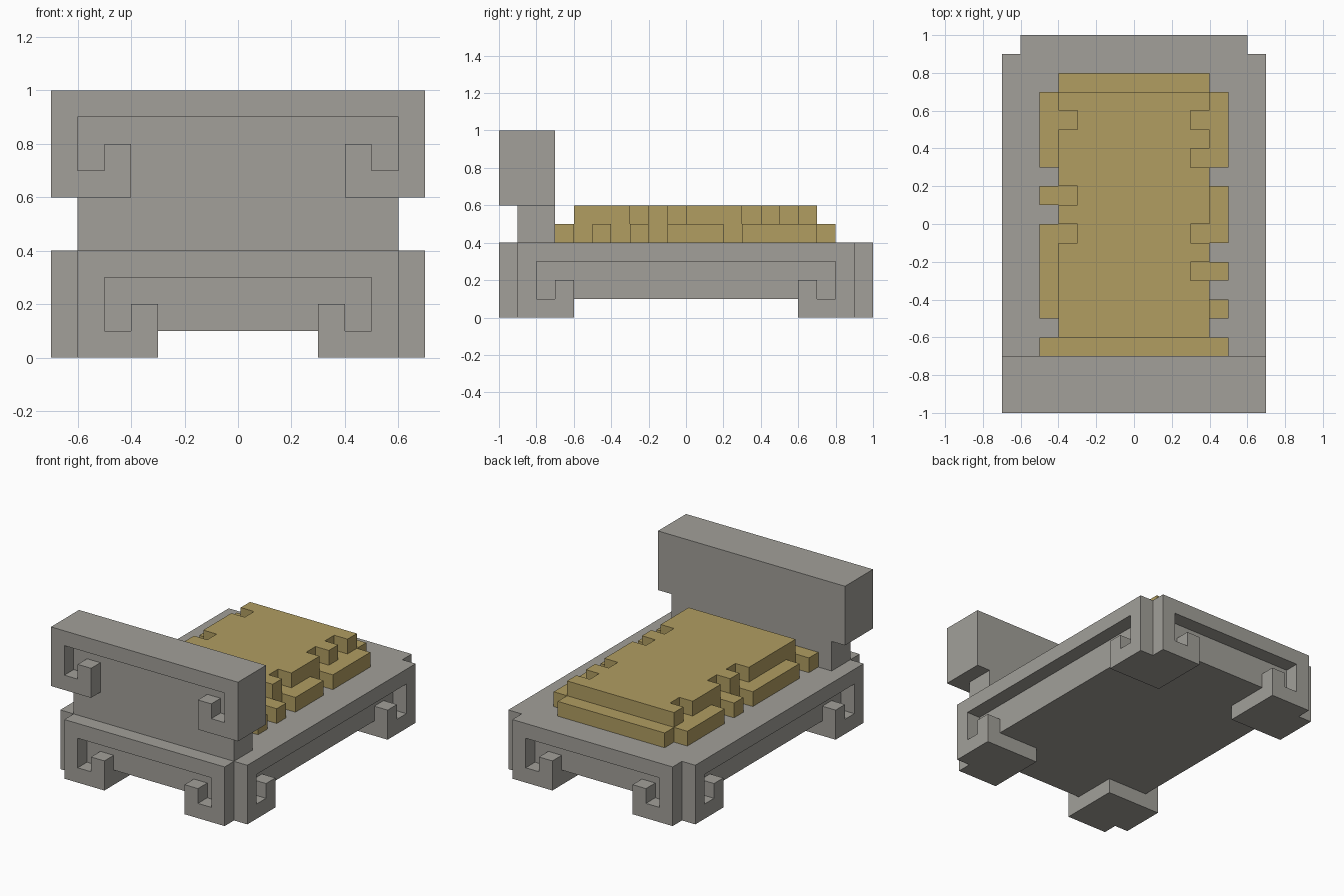
import bpy
import bmesh
from mathutils import Matrix

cube = bpy.data.objects.get("Cube")
if cube:
    bpy.data.objects.remove(cube, do_unlink=True)


def material(name, rgb):
    mat = bpy.data.materials.new(name)
    mat.use_nodes = True
    mat.diffuse_color = (*rgb, 1)
    bsdf = mat.node_tree.nodes["Principled BSDF"]
    bsdf.inputs["Base Color"].default_value = (*rgb, 1)
    bsdf.inputs["Roughness"].default_value = 0.9
    return mat


stone = material("stone grey", (0.36, 0.35, 0.32))
straw = material("straw gold", (0.44, 0.34, 0.12))


def prism(name, outline, low, high, mat=None, upright=False, turn=0):
    """Extrude an outline along z, or along y when upright (outline in x and z)."""
    bm = bmesh.new()
    place = (lambda a, b: (a, low, b)) if upright else (lambda a, b: (a, b, low))
    face = bm.faces.new([bm.verts.new(place(a, b)) for a, b in outline])
    moved = bmesh.ops.extrude_face_region(bm, geom=[face])["geom"]
    step = (0, high - low, 0) if upright else (0, 0, high - low)
    bmesh.ops.translate(bm, vec=step,
                        verts=[v for v in moved if isinstance(v, bmesh.types.BMVert)])
    bmesh.ops.dissolve_limit(bm, angle_limit=0.01, verts=bm.verts, edges=bm.edges)
    bmesh.ops.rotate(bm, verts=bm.verts, cent=(0, 0, 0),
                     matrix=Matrix.Rotation(turn * 1.5707963, 3, "Z"))
    bmesh.ops.recalc_face_normals(bm, faces=bm.faces)
    mesh = bpy.data.meshes.new(name)
    bm.to_mesh(mesh)
    bm.free()
    obj = bpy.data.objects.new(name, mesh)
    bpy.context.collection.objects.link(obj)
    if mat:
        mesh.materials.append(mat)
    else:
        obj.hide_render = True
    return obj


def carve(obj, cutters):
    """Cut the helpers out of a part, then remove them."""
    for cutter in cutters:
        mod = obj.modifiers.new("cut", "BOOLEAN")
        mod.operation, mod.solver, mod.object = "DIFFERENCE", "EXACT", cutter
    bpy.context.view_layer.update()
    graph = bpy.context.evaluated_depsgraph_get()
    mesh = bpy.data.meshes.new_from_object(obj.evaluated_get(graph))
    obj.modifiers.clear()
    obj.data = mesh
    for cutter in cutters:
        bpy.data.objects.remove(cutter, do_unlink=True)


def mirrored(half):
    """Close a right-hand outline with its mirror image."""
    return half + [(-x, y) for x, y in reversed(half)]


def plus(inner_x, outer_x, inner_y, outer_y):
    half = [(inner_x, -outer_y), (inner_x, -inner_y), (outer_x, -inner_y),
            (outer_x, inner_y), (inner_x, inner_y), (inner_x, outer_y)]
    return mirrored(half)


def hook(width, top, foot):
    """Recess with a curled end, open below between the two hooks."""
    return [(width - 0.2, foot), (width - 0.2, top - 0.1), (width - 0.1, top - 0.1),
            (width - 0.1, top - 0.2), (width, top - 0.2), (width, top)]


# Bed frame: notched block, hollow below, with a curled recess on every side
frame = prism("bed_frame", plus(0.6, 0.7, 0.9, 1.0), 0, 0.4, stone)
cutters = [prism("underside_cutter", plus(0.3, 1.2, 0.6, 1.2), -0.2, 0.1)]
for turn in range(4):
    width, face = (0.8, 0.6) if turn % 2 else (0.5, 0.9)
    cutters.append(prism("recess_cutter", mirrored(hook(width, 0.3, -0.2)),
                         -face - 0.3, -face, upright=True, turn=turn))
carve(frame, cutters)

# Headboard: wide top on a narrower neck, same curled recess on the front
board = [(0.6, 0.4), (0.6, 0.6), (0.7, 0.6), (0.7, 1.0)]
headboard = prism("headboard", mirrored(board), -1.0, -0.7, stone, upright=True)
recess = [(0.9, 0.2), (0.9, 0.6)] + hook(0.6, 0.9, 0.6)
carve(headboard, [prism("headboard_cutter", mirrored(recess), -1.2, -0.9, upright=True)])


def ragged(low, high, edge, tooth, right, left):
    """Straw outline: straight sides broken by teeth at the given y spans."""
    def side(sign, spans):
        pts = [(sign * edge, low)]
        for a, b in spans:
            pts += [(sign * edge, a), (sign * tooth, a), (sign * tooth, b), (sign * edge, b)]
        pts.append((sign * edge, high))
        return [p for i, p in enumerate(pts) if i == 0 or p != pts[i - 1]]
    return side(1, right) + side(-1, left)[::-1]


# Straw mattress: lower layer with tufts sticking out, upper layer with notches
prism("straw_lower", ragged(
    -0.7, 0.8, 0.4, 0.5,
    [(-0.7, -0.6), (-0.5, -0.4), (-0.3, -0.2), (-0.1, 0.2), (0.3, 0.7)],
    [(-0.7, -0.6), (-0.5, 0.0), (0.1, 0.2), (0.3, 0.7)]), 0.4, 0.5, straw)
prism("straw_upper", ragged(
    -0.6, 0.7, 0.4, 0.3,
    [(-0.3, -0.2), (-0.1, 0.0), (0.3, 0.4), (0.5, 0.6)],
    [(-0.1, 0.0), (0.1, 0.2), (0.5, 0.6)]), 0.5, 0.6, straw)
